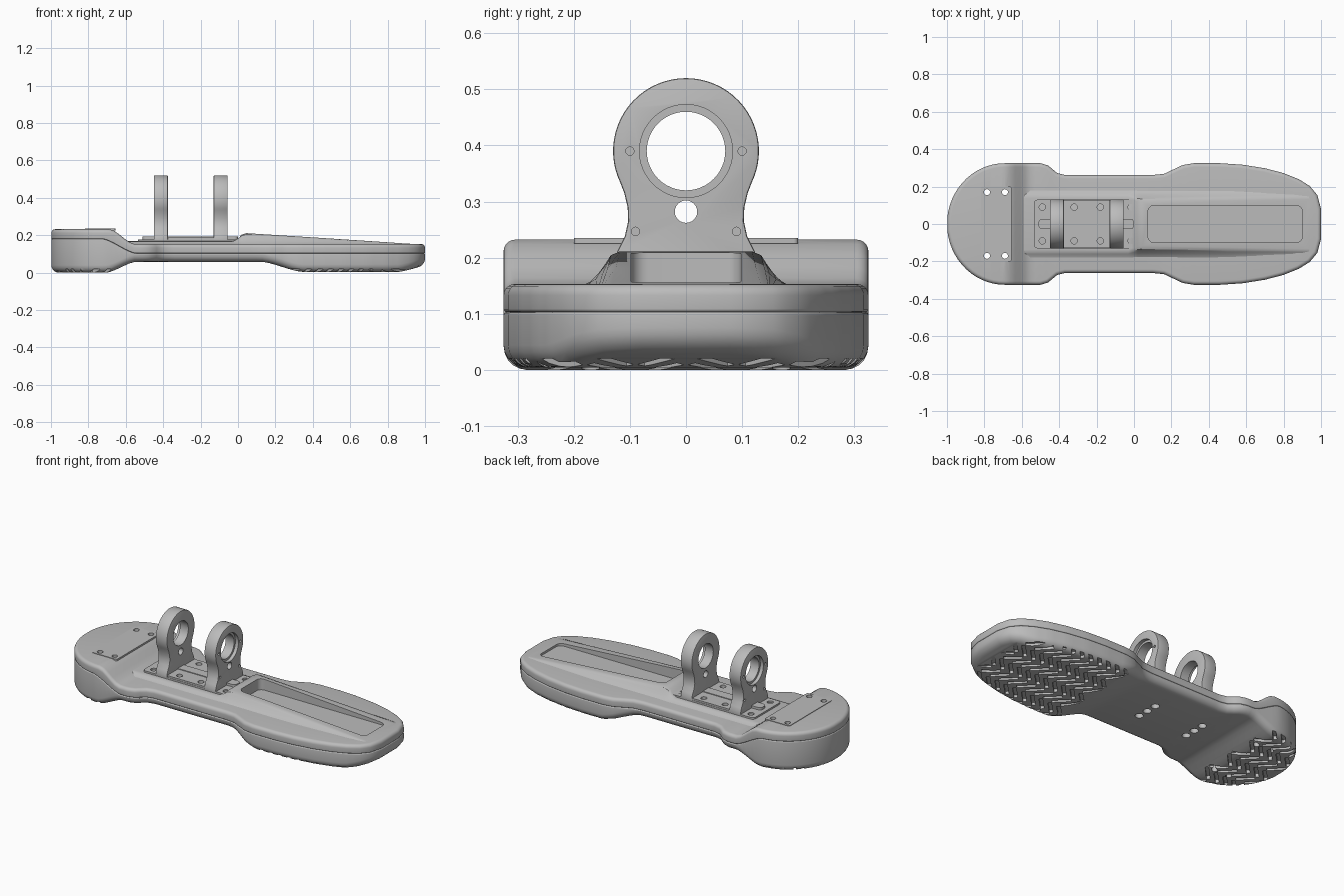
import bpy, bmesh, math
from mathutils import Vector, Matrix

old = bpy.data.objects.get("Cube")
if old:
    bpy.data.objects.remove(old, do_unlink=True)

grey = bpy.data.materials.new("plain grey")
grey.use_nodes = True
GREY = (0.5, 0.5, 0.5, 1)
grey.diffuse_color = GREY
grey.node_tree.nodes["Principled BSDF"].inputs["Base Color"].default_value = GREY


def finish(name, bm):
    bmesh.ops.recalc_face_normals(bm, faces=bm.faces)
    me = bpy.data.meshes.new(name)
    bm.to_mesh(me)
    bm.free()
    ob = bpy.data.objects.new(name, me)
    bpy.context.collection.objects.link(ob)
    me.materials.append(grey)
    return ob


def activate(ob):
    bpy.ops.object.select_all(action='DESELECT')
    ob.select_set(True)
    bpy.context.view_layer.objects.active = ob


def cut(ob, cutter):
    cutter.hide_render = True
    mod = ob.modifiers.new("cut", 'BOOLEAN')
    mod.operation, mod.solver, mod.object = 'DIFFERENCE', 'EXACT', cutter
    activate(ob)
    bpy.ops.object.modifier_apply(modifier=mod.name)


def bevel(ob, width):
    mod = ob.modifiers.new("bevel", 'BEVEL')
    mod.width, mod.segments, mod.limit_method = width, 2, 'ANGLE'
    mod.angle_limit = math.radians(50)
    activate(ob)
    bpy.ops.object.modifier_apply(modifier=mod.name)


def smooth(ob):
    activate(ob)
    bpy.ops.object.shade_smooth_by_angle(angle=math.radians(32))


def prism(bm, pts, a, b, axis='Z'):
    """Extrude a 2D outline from a to b along X (pts are y, z) or Z (pts are x, y)."""
    place = (lambda p, h: (h, p[0], p[1])) if axis == 'X' else (lambda p, h: (p[0], p[1], h))
    lo, hi = ([bm.verts.new(place(p, h)) for p in pts] for h in (a, b))
    bm.faces.new(lo[::-1])
    bm.faces.new(hi)
    for i in range(len(pts)):
        j = (i + 1) % len(pts)
        bm.faces.new((lo[i], lo[j], hi[j], hi[i]))


def circle(cx, cy, r, n=24):
    return [(cx + r * math.cos(2 * math.pi * i / n), cy + r * math.sin(2 * math.pi * i / n)) for i in range(n)]


def rounded_rect(x0, x1, w, r, n=6):
    pts = []
    for k, (cx, cy) in enumerate(((x1 - r, w - r), (x0 + r, w - r), (x0 + r, r - w), (x1 - r, r - w))):
        for i in range(n + 1):
            a = math.pi / 2 * (k + i / n)
            pts.append((cx + r * math.cos(a), cy + r * math.sin(a)))
    return pts


def ramp(keys):
    """Height along x, eased between key points."""
    def f(x):
        if x <= keys[0][0]:
            return keys[0][1]
        for (xa, za), (xb, zb) in zip(keys, keys[1:]):
            if x <= xb:
                t = (x - xa) / (xb - xa)
                return za + (zb - za) * (0.5 * t + 0.5 * t * t * (3 - 2 * t))
        return keys[-1][1]
    return f


# Plan outline: half widths along the foot
half = [(-0.69 - 0.31 * math.cos(a), 0.325 * math.sin(a)) for a in
        [math.radians(6 + 84 * i / 14) for i in range(15)]]
half += [(-0.5, 0.325), (-0.46, 0.313), (-0.41, 0.272), (-0.37, 0.262), (0.1, 0.262), (0.16, 0.268),
         (0.26, 0.315), (0.32, 0.325), (0.46, 0.325), (0.58, 0.317), (0.7, 0.298), (0.8, 0.272),
         (0.88, 0.24), (0.94, 0.203), (0.98, 0.155), (1.0, 0.08)]
stations = [half[0]]
for p, q in zip(half, half[1:]):
    steps = max(1, math.ceil((q[0] - p[0]) / 0.03))
    stations += [(p[0] + (q[0] - p[0]) * k / steps, p[1] + (q[1] - p[1]) * k / steps)
                 for k in range(1, steps + 1)]
ring = [Vector(s) for s in stations] + [Vector((x, -w)) for x, w in reversed(stations)]


def inset(d):
    out = []
    for i, p in enumerate(ring):
        e1 = (p - ring[i - 1]).normalized()
        e2 = (ring[(i + 1) % len(ring)] - p).normalized()
        n1, n2 = Vector((e1.y, -e1.x)), Vector((e2.y, -e2.x))
        m = (n1 + n2).normalized()
        out.append(p + m * d / max(0.5, m.dot(n1)))
    return out


def slab(name, bottom, top, r_bottom, r_top, n=5):
    """Foot-shaped layer with rounded lower and upper edges."""
    bm = bmesh.new()
    layers = []
    for f, r, s in ((bottom, r_bottom, 1), (top, r_top, -1)):
        arc = [math.pi / 2 * k / n for k in range(n + 1)]
        for a in (arc if s > 0 else arc[::-1]):
            layers.append([bm.verts.new((p.x, p.y, f(p.x) + s * r * (1 - math.cos(a))))
                           for p in inset(r * (1 - math.sin(a)))])
    count = len(ring)
    for lo, hi in zip(layers, layers[1:]):
        for i in range(count):
            j = (i + 1) % count
            bm.faces.new((lo[i], lo[j], hi[j], hi[i]))
    for lay in (layers[0], layers[-1]):
        for i in range(count // 2 - 1):
            bm.faces.new((lay[i], lay[i + 1], lay[count - 2 - i], lay[count - 1 - i]))
    return finish(name, bm)


# Sole and upper shell meeting at a grooved seam
seam = ramp([(-0.72, 0.18), (-0.55, 0.103)])
ground = ramp([(-0.7, 0), (-0.55, 0.058), (0.13, 0.058), (0.34, 0.004), (0.86, 0.004), (1.0, 0.035)])
deck = ramp([(-0.68, 0.232), (-0.56, 0.153)])
sole = slab("sole", ground, seam, 0.04, 0.006)
shell = slab("upper_shell", seam, deck, 0.006, 0.02)

# Raised spine along the instep and toe
bm = bmesh.new()
prev = None
for x, wt, wb, zt in ((-0.62, 0.15, 0.19, 0.168), (-0.03, 0.15, 0.19, 0.168), (0.0, 0.14, 0.185, 0.182),
                      (0.02, 0.132, 0.182, 0.203), (0.045, 0.13, 0.18, 0.211),
                      (0.5, 0.137, 0.185, 0.182), (0.94, 0.145, 0.165, 0.153)):
    side = [(wb, 0.13), (wb, 0.15)]
    for t in (0.25, 0.5, 0.75, 0.92):
        side.append((wb + (wt - wb) * t, 0.15 + (zt - 0.15) * t ** 1.4))
    side.append((wt - 0.012, zt))
    sec = [bm.verts.new((x, y, z)) for y, z in side + [(-y, z) for y, z in reversed(side)]]
    if prev:
        for i in range(len(sec)):
            j = (i + 1) % len(sec)
            bm.faces.new((prev[i], prev[j], sec[j], sec[i]))
    else:
        bm.faces.new(sec)
    prev = sec
bm.faces.new(prev)
spine = finish("instep_spine", bm)

# Long recess in the toe
bm = bmesh.new()
prism(bm, rounded_rect(0.075, 0.9, 0.098, 0.03), 0.143, 0.4)
recess = finish("toe_recess_cutter", bm)
cut(shell, recess)
cut(spine, recess)

# Heel cover plate with through holes
bm = bmesh.new()
prism(bm, rounded_rect(-0.818, -0.656, 0.2, 0.008), 0.225, 0.235)
cover = finish("heel_cover", bm)
bm = bmesh.new()
for x in (-0.786, -0.69):
    for y in (-0.17, 0.17):
        prism(bm, circle(x, y, 0.016), -0.1, 0.4)
heel_holes = finish("heel_hole_cutter", bm)

# Herringbone tread and bolt pockets underneath
bm = bmesh.new()
for x0, count in ((-0.93, 5), (0.32, 11)):
    for col in range(8):
        for k in range(count):
            m = Matrix.Translation((x0 + 0.06 * k, -0.315 + 0.09 * col, -0.03))
            m = m @ Matrix.Rotation(math.radians(45 if col % 2 else -45), 4, 'Z')
            m = m @ Matrix.Diagonal((0.1, 0.019, 0.1, 1))
            bmesh.ops.create_cube(bm, size=1, matrix=m)
for x in (-0.41, -0.09):
    for y in (-0.065, 0, 0.065):
        prism(bm, circle(x, y, 0.022), 0, 0.085)
tread = finish("tread_cutter", bm)
cut(sole, tread)
for ob in (sole, shell, cover):
    cut(ob, heel_holes)

# Mounting plate with screw holes, plus raised tie strip
bm = bmesh.new()
prism(bm, rounded_rect(-0.535, 0.025, 0.13, 0.02), 0.14, 0.178)
plate = finish("mount_plate", bm)
bm = bmesh.new()
prism(bm, rounded_rect(-0.38, -0.12, 0.128, 0.01), 0.17, 0.188)
tie = finish("tie_plate", bm)
bm = bmesh.new()
prism(bm, rounded_rect(-0.51, -0.0, 0.028, 0.02), 0.17, 0.192)
rib = finish("centre_rib", bm)
bm = bmesh.new()
for x in (-0.49, -0.32, -0.18, -0.015):
    for y in (-0.09, 0.09):
        prism(bm, circle(x, y, 0.017), 0.16, 0.3)
screws = finish("screw_hole_cutter", bm)
cut(plate, screws)
cut(tie, screws)

# Ankle brackets
neck = [(0.13, 0.155), (0.13, 0.19), (0.122, 0.212), (0.109, 0.238), (0.103, 0.265), (0.104, 0.29), (0.11, 0.315)]
head = [(0.13 * math.cos(a), 0.39 + 0.13 * math.sin(a)) for a in
        [math.radians(-26 + 232 * i / 40) for i in range(41)]]
outline = neck + head + [(-y, z) for y, z in reversed(neck)]
brackets = []
for name, x0, outer in (("rear_bracket", -0.45, -0.45), ("front_bracket", -0.13, -0.055)):
    bm = bmesh.new()
    prism(bm, outline, x0, x0 + 0.075, 'X')
    ob = finish(name, bm)
    bevel(ob, 0.004)
    bm = bmesh.new()
    prism(bm, circle(0, 0.39, 0.07, 48), x0 - 0.1, x0 + 0.2, 'X')
    prism(bm, circle(0, 0.282, 0.02), x0 - 0.1, x0 + 0.2, 'X')
    for y, z in ((0.1, 0.39), (0.09, 0.247)):
        for s in (-1, 1):
            prism(bm, circle(s * y, z, 0.0075, 12), outer - 0.02, outer + 0.02, 'X')
    bores = finish(name + "_bore_cutter", bm)
    bm = bmesh.new()
    prism(bm, circle(0, 0.39, 0.083, 48), outer - 0.02, outer + 0.02, 'X')
    seat = finish(name + "_seat_cutter", bm)
    cut(ob, bores)
    cut(ob, seat)
    brackets.append(ob)
    for c in (bores, seat):
        bpy.data.objects.remove(c, do_unlink=True)

for c in (recess, heel_holes, tread, screws):
    bpy.data.objects.remove(c, do_unlink=True)
for ob in [sole, shell, spine, cover, plate, tie, rib] + brackets:
    smooth(ob)
